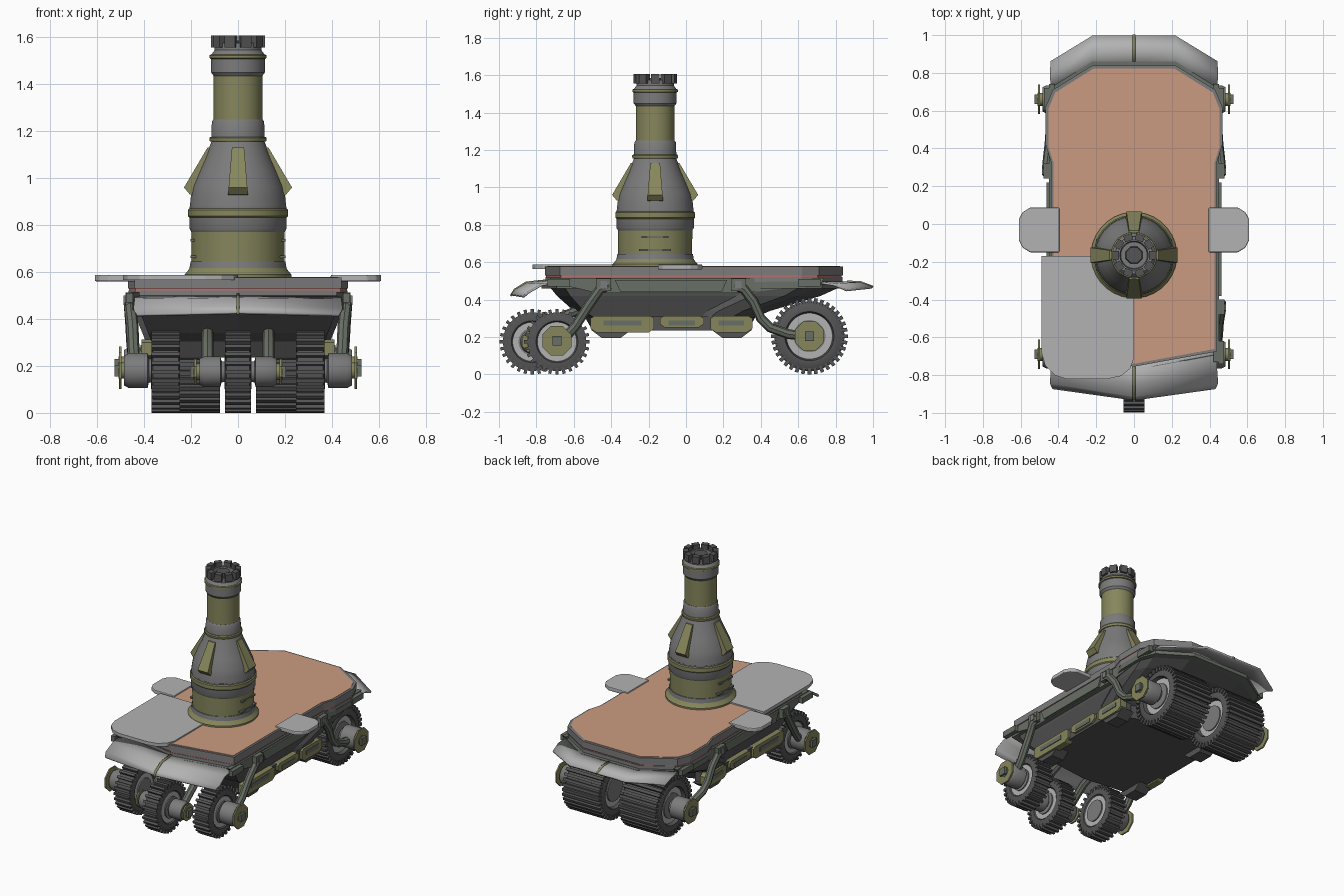
import bpy, bmesh
from math import sin, cos, pi
from mathutils import Matrix, Vector

if "Cube" in bpy.data.objects:
    bpy.data.objects.remove(bpy.data.objects["Cube"])


def mat(name, r, g, b):
    m = bpy.data.materials.new(name)
    m.diffuse_color = (r, g, b, 1)
    m.use_nodes = True
    m.node_tree.nodes["Principled BSDF"].inputs["Base Color"].default_value = m.diffuse_color
    return m


OLIVE = mat("olive", 0.24, 0.24, 0.11)
DARK = mat("dark_grey", 0.09, 0.09, 0.09)
RAIL = mat("green_grey", 0.14, 0.16, 0.13)
METAL = mat("metal", 0.2, 0.2, 0.2)
LIGHT = mat("light_grey", 0.45, 0.45, 0.45)
ORANGE = mat("deck_orange", 0.6, 0.33, 0.22)
PINK = mat("stripe_pink", 0.5, 0.16, 0.15)


def finish(bm, name, m, smooth=False):
    bmesh.ops.recalc_face_normals(bm, faces=bm.faces)
    me = bpy.data.meshes.new(name)
    bm.to_mesh(me)
    bm.free()
    ob = bpy.data.objects.new(name, me)
    bpy.context.collection.objects.link(ob)
    if m:
        me.materials.append(m)
    if smooth:
        bpy.ops.object.select_all(action='DESELECT')
        ob.select_set(True)
        bpy.context.view_layer.objects.active = ob
        bpy.ops.object.shade_smooth_by_angle(angle=0.6)
    return ob


def add_loft(bm, rings, closed=True, caps=True):
    vs = [[bm.verts.new(p) for p in r] for r in rings]
    n = len(vs[0])
    for a, b in zip(vs, vs[1:]):
        for i in range(n if closed else n - 1):
            j = (i + 1) % n
            bm.faces.new((a[i], a[j], b[j], b[i]))
    if caps:
        bm.faces.new(vs[0])
        bm.faces.new(vs[-1])


def loft(name, rings, m):
    bm = bmesh.new()
    add_loft(bm, rings)
    return finish(bm, name, m)


def prism_z(name, pts, z0, z1, m, bevel=0):
    ob = loft(name, [[(x, y, z) for x, y in pts] for z in (z0, z1)], m)
    if bevel:
        mod = ob.modifiers.new("bevel", 'BEVEL')
        mod.width, mod.segments = bevel, 2
    return ob


def prism_x(name, pts, x0, x1, m):
    return loft(name, [[(x, y, z) for y, z in pts] for x in (x0, x1)], m)


def add_box(bm, c, s, rot=Matrix()):
    bmesh.ops.create_cube(bm, size=1, matrix=Matrix.Translation(c) @ rot @ Matrix.Diagonal((*s, 1)))


def box(name, c, s, m):
    bm = bmesh.new()
    add_box(bm, Vector(c), s)
    return finish(bm, name, m)


def lathe(name, prof, c, m, axis='Z', n=32):
    """Solid of revolution; prof is (distance along axis, radius)."""
    rings = []
    for h, r in prof:
        ring = []
        for i in range(n):
            a = 2 * pi * (i + 0.5) / n
            u, v = r * cos(a), r * sin(a)
            ring.append((c[0] + u, c[1] + v, c[2] + h) if axis == 'Z' else (c[0] + h, c[1] + u, c[2] + v))
        rings.append(ring)
    bm = bmesh.new()
    add_loft(bm, rings)
    return finish(bm, name, m, n > 10)


def tube(name, pts, r, m):
    cu = bpy.data.curves.new(name, 'CURVE')
    cu.dimensions = '3D'
    cu.bevel_depth, cu.bevel_resolution, cu.use_fill_caps = r, 2, True
    sp = cu.splines.new('POLY')
    sp.points.add(len(pts) - 1)
    for p, q in zip(sp.points, pts):
        p.co = (*q, 1)
    ob = bpy.data.objects.new(name, cu)
    bpy.context.collection.objects.link(ob)
    cu.materials.append(m)
    bpy.ops.object.select_all(action='DESELECT')
    ob.select_set(True)
    bpy.context.view_layer.objects.active = ob
    bpy.ops.object.convert(target='MESH')
    bpy.ops.object.shade_smooth_by_angle(angle=0.6)


def mirrored(half):
    return half + [(-x, y) for x, y in reversed(half) if x > 0]


# Deck: slab, stripe and coloured top
DECK = mirrored([(0, -0.755), (0.44, -0.675), (0.44, 0.33), (0.468, 0.42), (0.468, 0.62),
                 (0.43, 0.71), (0.22, 0.84)])


def grow(fx, fy):
    return [(x * fx, y * fy) for x, y in DECK]


prism_z("deck_slab", DECK, 0.53, 0.576, METAL)
prism_z("deck_top", grow(0.97, 0.98), 0.57, 0.579, ORANGE)
prism_z("deck_stripe", grow(0.99, 0.99), 0.52, 0.531, PINK)
prism_z("deck_underframe", grow(0.995, 0.995), 0.495, 0.521, METAL)
prism_z("deck_collar", grow(1.0, 1.025), 0.46, 0.497, RAIL)

# Hull: tapered levels (z, width factor, front y, rear y)
rings = []
for z, w, y0, y1 in [(0.47, 0.96, -0.73, 0.83), (0.42, 0.94, -0.69, 0.72),
                     (0.34, 0.87, -0.6, 0.45), (0.305, 0.84, -0.54, 0.37), (0.235, 0.8, -0.5, 0.33)]:
    rings.append([(x * w, y0 + (y + 0.755) / 1.595 * (y1 - y0), z) for x, y in DECK])
loft("hull", rings, DARK)

# Flat panels on the deck
prism_z("front_panel", [(0, -0.17), (-0.49, -0.17), (-0.49, -0.68), (-0.47, -0.75), (-0.42, -0.8),
                        (-0.36, -0.82), (-0.14, -0.82), (-0.07, -0.805), (-0.02, -0.765), (0, -0.71)],
        0.565, 0.588, LIGHT)
for s in (-1, 1):
    prism_z("side_panel", [(s * x, y) for x, y in [(0.395, -0.15), (0.55, -0.15), (0.59, -0.125), (0.61, -0.085),
            (0.61, 0.025), (0.59, 0.062), (0.55, 0.087), (0.395, 0.087)]], 0.56, 0.588, LIGHT, 0.006)


# Curved fenders, front and rear
def fender(name, rows, m):
    bm = bmesh.new()
    add_loft(bm, [[(-x, y, z) for x, y, z in reversed(r) if x > 0] + r for r in rows], False, False)
    ob = finish(bm, name, m, True)
    mod = ob.modifiers.new("thickness", 'SOLIDIFY')
    mod.thickness, mod.offset = 0.012, 0


fender("front_fender", [[(0, -0.74, 0.495), (0.44, -0.66, 0.495)], [(0, -0.85, 0.485), (0.44, -0.77, 0.48)],
                        [(0, -0.91, 0.45), (0.445, -0.84, 0.44)], [(0, -0.93, 0.425), (0.43, -0.87, 0.415)]], LIGHT)
fender("front_fender_strip", [[(0.007, -0.75, 0.502)], [(0.007, -0.855, 0.491)],
                              [(0.007, -0.916, 0.453)], [(0.007, -0.936, 0.42)]], OLIVE)
fender("rear_fender", [[(0, 0.84, 0.49), (0.22, 0.84, 0.49), (0.44, 0.72, 0.49)],
                       [(0, 0.93, 0.488), (0.22, 0.93, 0.488), (0.445, 0.79, 0.48)],
                       [(0, 0.995, 0.465), (0.22, 0.995, 0.465), (0.44, 0.86, 0.45)]], LIGHT)
fender("rear_fender_strip", [[(0.007, 0.86, 0.496)], [(0.007, 0.93, 0.494)], [(0.007, 1.0, 0.468)]], OLIVE)

# Side rails, brackets and belly boxes
for s in (-1, 1):
    prism_x("side_rail", [(-0.73, 0.515), (-0.7, 0.485), (-0.58, 0.46), (-0.48, 0.435), (0.32, 0.435),
                          (0.48, 0.455), (0.72, 0.48), (0.74, 0.515)], s * 0.42, s * 0.45, RAIL)
    prism_x("middle_guard", [(-0.38, 0.505), (-0.35, 0.44), (0.19, 0.44), (0.22, 0.505)], s * 0.44, s * 0.462, RAIL)
    for y in (-0.44, 0.28):
        box("arm_bracket", (s * 0.455, y, 0.48), (0.05, 0.08, 0.065), RAIL)
        box("bracket_pin", (s * 0.482, y, 0.48), (0.012, 0.035, 0.04), METAL)
    for y in (-0.68, 0.66):
        box("corner_bracket", (s * 0.462, y, 0.49), (0.03, 0.12, 0.04), RAIL)
    prism_x("belly_side", [(-0.47, 0.31), (-0.47, 0.235), (0.33, 0.235), (0.33, 0.31)], s * 0.3, s * 0.395, DARK)
    for y0, y1, z0 in [(-0.51, -0.17, 0.225), (-0.14, 0.095, 0.25), (0.13, 0.355, 0.225)]:
        prism_x("belly_box", [(y0, z0 + 0.02), (y0 + 0.03, z0), (y1 - 0.03, z0), (y1, z0 + 0.02),
                              (y1, 0.3), (y1 - 0.02, 0.312), (y0 + 0.02, 0.312), (y0, 0.3)], s * 0.36, s * 0.41, OLIVE)
        box("belly_box_inset", (s * 0.41, (y0 + y1) / 2, 0.275), (0.01, (y1 - y0) * 0.6, 0.028), RAIL)
    for y in (-0.4, 0.245):
        prism_x("belly_skid", [(y - 0.11, 0.24), (y - 0.05, 0.195), (y + 0.05, 0.195), (y + 0.11, 0.24)],
                s * 0.3, s * 0.395, DARK)


# Wheels: tyre with tread bars, recessed rims
def wheel(name, x, y, R, w, n):
    c = (x, y, R)
    r = R - 0.018
    lathe(name + "_tyre", [(-w * 0.8, 0.6 * R), (-w, 0.64 * R), (-w, 0.8 * R), (-w * 0.9, r), (w * 0.9, r),
                           (w, 0.8 * R), (w, 0.64 * R), (w * 0.8, 0.6 * R)], c, DARK, 'X', 40)
    bm = bmesh.new()
    for i in range(n):
        a = 2 * pi * i / n
        rot = Matrix.Rotation(a, 4, 'X')
        add_box(bm, Vector(c) + rot @ Vector((0, 0, R - 0.017)), (w * 2, R * 0.095, 0.034), rot)
    finish(bm, name + "_tread", DARK)
    e = w * 0.8 + 0.006
    lathe(name + "_rim", [(-e, 0.6 * R), (e, 0.6 * R)], c, LIGHT, 'X')
    lathe(name + "_rim_centre", [(-e - 0.008, 0.42 * R), (e + 0.008, 0.42 * R)], c, METAL, 'X')


def hub(name, s, x0, x1, y, z, r):
    lathe(name + "_hub", [(s * x0, r * 0.65), (s * (x0 + 0.02), r * 0.7), (s * (x0 + 0.025), r),
                          (s * (x1 - 0.02), r), (s * x1, r * 0.85)], (0, y, z), METAL, 'X', 24)
    lathe(name + "_axle", [(s * x1 * 0.9, 0.035), (s * (x1 + 0.025), 0.035)], (0, y, z), OLIVE, 'X', 16)
    lathe(name + "_hub_plate", [(s * (x1 + 0.012), 0.085 if r > 0.07 else 0.06),
                                (s * (x1 + 0.022), 0.085 if r > 0.07 else 0.06)], (0, y, z), OLIVE, 'X', 8)
    box(name + "_nut", (s * (x1 + 0.028), y, z), (0.025, 0.05, 0.05), RAIL)


wheel("front_middle_wheel", 0, -0.822, 0.175, 0.055, 28)
for s in (-1, 1):
    wheel("front_wheel", s * 0.308, -0.69, 0.175, 0.06, 28)
    wheel("rear_wheel", s * 0.222, 0.66, 0.205, 0.145, 36)
    hub("front", s, 0.36, 0.485, -0.69, 0.18, 0.075)
    hub("rear", s, 0.36, 0.485, 0.66, 0.205, 0.075)
    hub("front_middle", s, 0.05, 0.165, -0.822, 0.175, 0.065)
    tube("front_arm", [(s * 0.46, -0.41, 0.48), (s * 0.46, -0.46, 0.455), (s * 0.45, -0.52, 0.37),
                       (s * 0.445, -0.59, 0.26), (s * 0.44, -0.63, 0.215), (s * 0.44, -0.69, 0.185)], 0.026, RAIL)
    tube("middle_arm", [(s * 0.13, -0.56, 0.35), (s * 0.13, -0.66, 0.31), (s * 0.13, -0.75, 0.24),
                        (s * 0.13, -0.82, 0.18)], 0.026, RAIL)
    tube("rear_arm", [(s * 0.46, 0.26, 0.48), (s * 0.46, 0.31, 0.455), (s * 0.455, 0.36, 0.39), (s * 0.45, 0.4, 0.3),
                      (s * 0.445, 0.45, 0.25), (s * 0.44, 0.55, 0.215), (s * 0.44, 0.66, 0.205)], 0.026, RAIL)

# Tower: stacked turned sections, tapering to the neck
T = (0, -0.165, 0)
for name, m, prof in [
    ("tower_flange", OLIVE, [(0.57, 0.228), (0.59, 0.228), (0.605, 0.215), (0.62, 0.205)]),
    ("tower_foot", METAL, [(0.6, 0.21), (0.645, 0.203)]),
    ("tower_drum", OLIVE, [(0.61, 0.198), (0.775, 0.2)]),
    ("tower_waist", METAL, [(0.77, 0.2), (0.785, 0.208), (0.88, 0.207)]),
    ("tower_band", OLIVE, [(0.832, 0.208), (0.838, 0.214), (0.865, 0.214), (0.871, 0.208)]),
    ("tower_shoulder", METAL, [(0.87, 0.207), (0.92, 0.202), (0.965, 0.193), (1.03, 0.165), (1.09, 0.138), (1.155, 0.114)]),
    ("neck_collar", OLIVE, [(1.155, 0.12), (1.162, 0.123), (1.17, 0.123), (1.176, 0.118)]),
    ("neck_base", METAL, [(1.17, 0.114), (1.24, 0.112), (1.25, 0.105)]),
    ("neck", OLIVE, [(1.24, 0.104), (1.45, 0.104)]),
    ("neck_head", METAL, [(1.435, 0.104), (1.45, 0.115), (1.525, 0.115), (1.545, 0.1), (1.575, 0.1), (1.575, 0.075),
                          (1.54, 0.07)]),
    ("head_ring", OLIVE, [(1.508, 0.116), (1.511, 0.122), (1.523, 0.122), (1.526, 0.116)]),
]:
    lathe(name, prof, T, m)
lathe("mouth_core", [(1.53, 0.05), (1.585, 0.045)], T, DARK, n=8)

# Crown blocks and buttress fins around the tower
bm = bmesh.new()
for i in range(10):
    rot = Matrix.Rotation(2 * pi * i / 10, 4, 'Z')
    add_box(bm, Vector(T) + rot @ Vector((0.097, 0, 1.582)), (0.036, 0.046, 0.05), rot)
finish(bm, "crown_blocks", DARK)
bm = bmesh.new()
for i in range(4):
    rot = Matrix.Rotation(i * pi / 2, 4, 'Z')
    add_loft(bm, [[Vector(T) + rot @ Vector((r, k * w, z)) for r, z, w in
                   [(0.18, 0.925, 0.042), (0.205, 0.93, 0.042), (0.23, 0.96, 0.04), (0.13, 1.13, 0.026), (0.1, 1.13, 0.026)]]
                  for k in (-1, 1)])
finish(bm, "tower_fins", OLIVE)
for s in (-1, 1):
    for z, w in [(0.665, 0.2), (0.735, 0.17)]:
        box("tower_slit", (s * 0.185, T[1], z), (0.034, w * 0.85, 0.012), RAIL)
